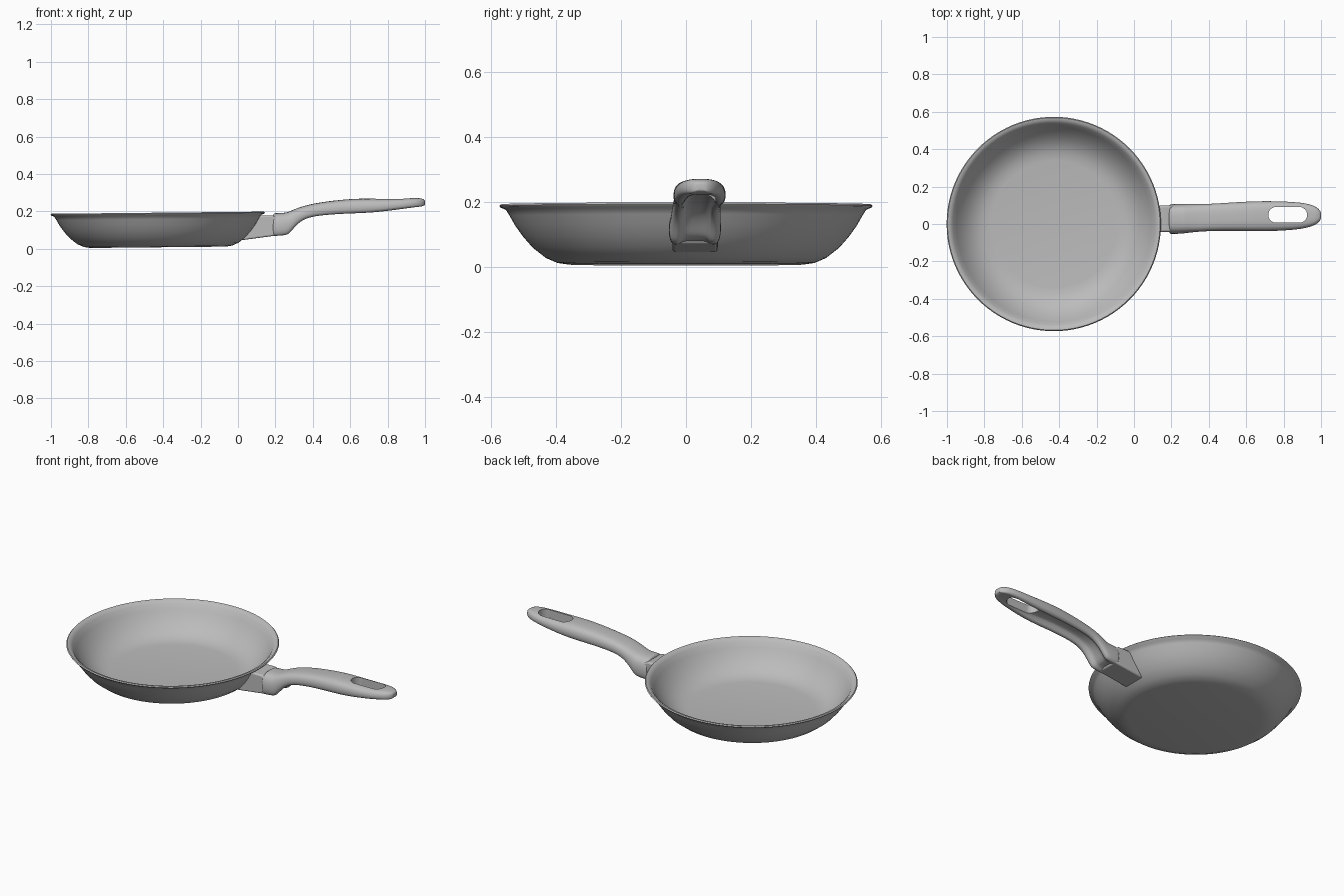
import bpy
import bmesh
import math

cube = bpy.data.objects.get("Cube")
if cube:
    bpy.data.objects.remove(cube, do_unlink=True)

grey = bpy.data.materials.new("plain grey")
grey.use_nodes = True
grey.diffuse_color = (0.5, 0.5, 0.5, 1)
grey.node_tree.nodes["Principled BSDF"].inputs["Base Color"].default_value = (0.5, 0.5, 0.5, 1)


def make_object(name, bm):
    bmesh.ops.recalc_face_normals(bm, faces=bm.faces)
    mesh = bpy.data.meshes.new(name)
    bm.to_mesh(mesh)
    bm.free()
    mesh.materials.append(grey)
    obj = bpy.data.objects.new(name, mesh)
    bpy.context.collection.objects.link(obj)
    return obj


def smooth(obj, degrees):
    bpy.ops.object.select_all(action="DESELECT")
    obj.select_set(True)
    bpy.context.view_layer.objects.active = obj
    bpy.ops.object.shade_smooth_by_angle(angle=math.radians(degrees))


def loft(name, rings):
    bm = bmesh.new()
    loops = [[bm.verts.new(p) for p in ring] for ring in rings]
    n = len(loops[0])
    for a, b in zip(loops, loops[1:]):
        for i in range(n):
            j = (i + 1) % n
            bm.faces.new((a[i], a[j], b[j], b[i]))
    bm.faces.new(loops[0])
    bm.faces.new(loops[-1])
    return make_object(name, bm)


# Pan bowl: one thin-walled profile spun round, leaning very slightly
profile = [(0, .009), (.36, .008), (.395, .013), (.43, .028), (.47, .059), (.5, .093),
           (.525, .128), (.542, .158), (.553, .176), (.57, .183), (.573, .188), (.568, .193),
           (.555, .191), (.54, .178), (.522, .148), (.495, .11), (.46, .073), (.42, .045),
           (.38, .03), (.34, .025), (0, .025)]
bm = bmesh.new()
verts = [bm.verts.new((r, 0, z)) for r, z in profile]
edges = [bm.edges.new(pair) for pair in zip(verts, verts[1:])]
bmesh.ops.spin(bm, geom=verts + edges, axis=(0, 0, 1), cent=(0, 0, 0),
               angle=math.tau, steps=96)
bmesh.ops.remove_doubles(bm, verts=bm.verts, dist=.0005)
bowl = make_object("pan_bowl", bm)
bowl.location.x = -.427
bowl.rotation_euler.y = -.01
smooth(bowl, 50)

# Bracket: a tapered block fixed to the sloping wall
side = [(.02, .046), (.215, .072), (.215, .165), (.185, .178), (.11, .178)]
bracket = loft("handle_bracket", [[(x, y, z) for x, z in side] for y in (-.042, .098)])
bevel = bracket.modifiers.new("rounded edges", "BEVEL")
bevel.width = .009
bevel.segments = 3
smooth(bracket, 40)


# Handle: grooved cross-section carried along the grip
def section(x, mid, half, low, high, groove):
    right = [(0, 1), (.45, .99), (.83, .88), (1, .55), (.98, .15), (.8, 0),
             (.58, .03), (.45, groove), (0, groove)]
    full = right + [(-u, v) for u, v in reversed(right[1:-1])]
    return [(x, mid + u * half, low + v * (high - low)) for u, v in full]


stations = [
    (.185, .026, .078, .066, .188, .1), (.195, .026, .081, .066, .191, .1),
    (.255, .028, .081, .07, .192, .12), (.275, .029, .079, .078, .2, .3),
    (.31, .031, .077, .125, .215, .4), (.36, .033, .074, .163, .232, .4),
    (.43, .036, .074, .176, .247, .45), (.52, .039, .077, .184, .259, .45),
    (.62, .041, .081, .188, .268, .45), (.72, .042, .082, .192, .269, .4),
    (.82, .043, .078, .204, .268, .25), (.9, .044, .071, .215, .27, .1),
    (.95, .045, .059, .222, .272, .05), (.98, .045, .044, .225, .27, .05),
    (.996, .045, .026, .23, .263, .05), (1, .045, .014, .236, .256, .05)]
handle = loft("handle_grip", [section(*s) for s in stations])
subdiv = handle.modifiers.new("smooth form", "SUBSURF")
subdiv.levels = subdiv.render_levels = 2

# Hanging hole: rounded slot cut through the grip
outline = []
for i in range(32):
    a = math.tau * i / 32
    shift = .062 if math.cos(a) > 0 else -.062
    outline.append((.822 + shift + .042 * math.cos(a), .049 + .042 * math.sin(a)))
cutter = loft("hole_cutter", [[(x, y, z) for x, y in outline] for z in (.1, .4)])
cutter.hide_render = True
cutter.hide_set(True)
cutter.display_type = "WIRE"
cut = handle.modifiers.new("hanging hole", "BOOLEAN")
cut.operation = "DIFFERENCE"
cut.solver = "EXACT"
cut.object = cutter
soft = handle.modifiers.new("soft hole rim", "BEVEL")
soft.width = .008
soft.segments = 3
soft.limit_method = "ANGLE"
soft.angle_limit = math.radians(50)
smooth(handle, 50)
